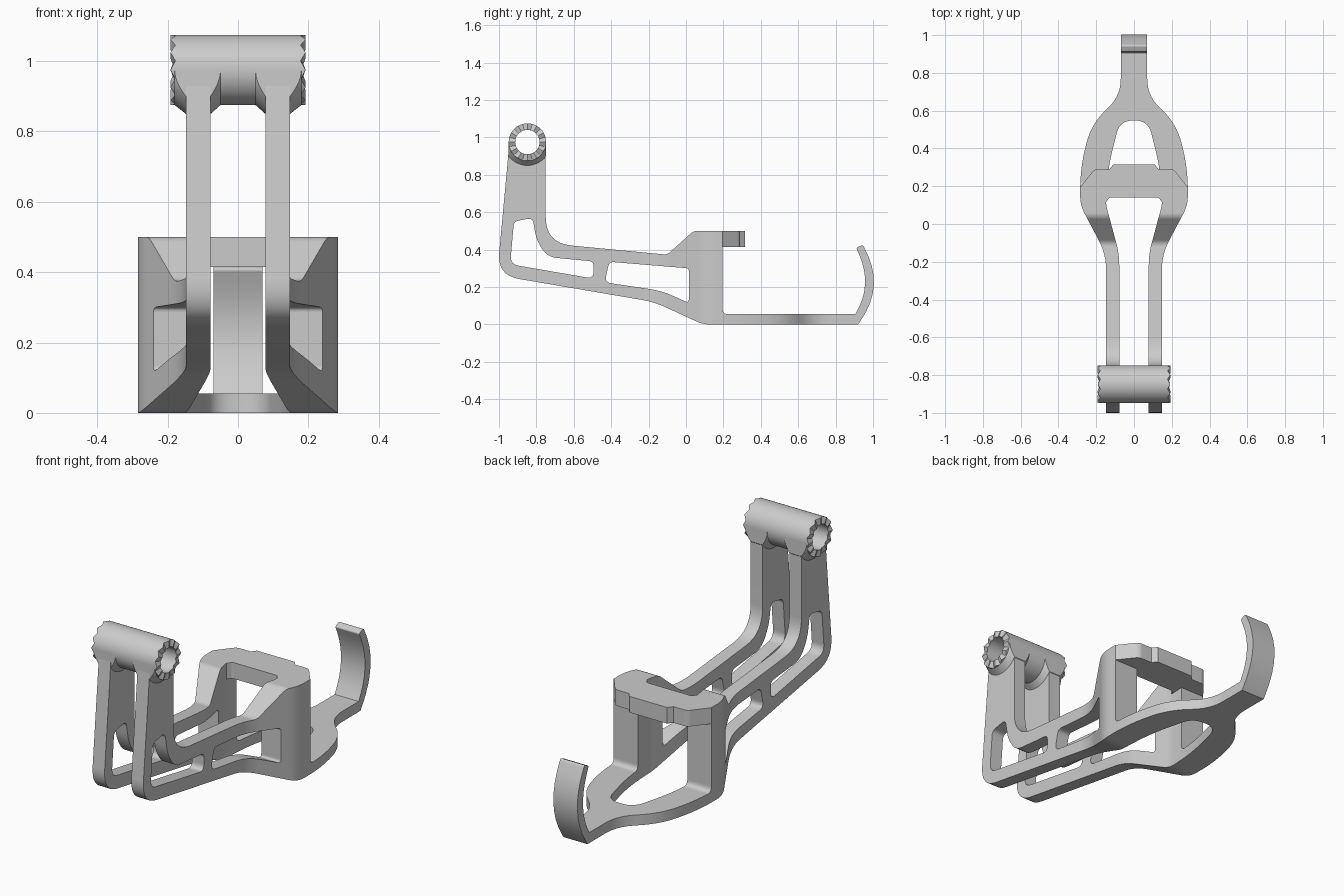
import bpy
import bmesh
from math import sin, cos, pi, radians
from mathutils import Vector

cube = bpy.data.objects.get("Cube")
if cube:
    bpy.data.objects.remove(cube, do_unlink=True)

grey = bpy.data.materials.new("satin_grey")
grey.use_nodes = True
grey.diffuse_color = (.6, .6, .6, 1)
grey.node_tree.nodes["Principled BSDF"].inputs["Base Color"].default_value = grey.diffuse_color

TUBE_Y, TUBE_Z, TUBE_R = -.848, .975, .1


def rounded(points, steps=8):
    """Round each corner whose third value gives the cut-back distance."""
    result = []
    for i, point in enumerate(points):
        corner = Vector(point[:2])
        if len(point) == 2:
            result.append(corner)
            continue
        before = Vector(points[i - 1][:2])
        after = Vector(points[(i + 1) % len(points)][:2])
        start = corner + (before - corner).normalized() * point[2]
        end = corner + (after - corner).normalized() * point[2]
        for k in range(steps + 1):
            t = k / steps
            result.append(start * (1 - t) ** 2 + corner * 2 * t * (1 - t) + end * t * t)
    return result


def make_object(name, bm):
    bmesh.ops.recalc_face_normals(bm, faces=bm.faces)
    mesh = bpy.data.meshes.new(name)
    bm.to_mesh(mesh)
    bm.free()
    mesh.materials.append(grey)
    obj = bpy.data.objects.new(name, mesh)
    bpy.context.collection.objects.link(obj)
    return obj


def prism(name, points, axis, low, high):
    """Extrude a flat outline along x (points are y, z) or z (points are x, y)."""
    def place(p, depth):
        return (depth, p[0], p[1]) if axis == "x" else (p[0], p[1], depth)
    bm = bmesh.new()
    bottom = [bm.verts.new(place(p, low)) for p in points]
    top = [bm.verts.new(place(p, high)) for p in points]
    bm.faces.new(bottom)
    bm.faces.new(top[::-1])
    for i in range(len(points)):
        bm.faces.new((bottom[i], bottom[i - 1], top[i - 1], top[i]))
    return make_object(name, bm)


def ring(name, profile, segments, tooth=0):
    """Revolve a closed (x, radius) section around the tube axis."""
    bm = bmesh.new()
    loops = []
    for i in range(segments):
        angle = 2 * pi * i / segments
        loop = []
        for x, r in profile:
            notch = tooth * (0, .5, 1, .5)[i % 4] * (r / TUBE_R) ** 2
            loop.append(bm.verts.new((x - notch if x > 0 else x + notch,
                                      TUBE_Y + r * cos(angle),
                                      TUBE_Z + r * sin(angle))))
        loops.append(loop)
    for i in range(segments):
        a, b = loops[i - 1], loops[i]
        for j in range(len(profile)):
            bm.faces.new((a[j - 1], a[j], b[j], b[j - 1]))
    return make_object(name, bm)


def combine(target, cutter, operation):
    mod = target.modifiers.new("shape", "BOOLEAN")
    mod.operation = operation
    mod.solver = "EXACT"
    mod.object = cutter
    bpy.context.view_layer.update()
    graph = bpy.context.evaluated_depsgraph_get()
    mesh = bpy.data.meshes.new_from_object(target.evaluated_get(graph))
    target.modifiers.clear()
    target.data = mesh
    bpy.data.objects.remove(cutter, do_unlink=True)


def mirrored(half):
    return half + [(-p[0], *p[1:]) for p in reversed(half)]


def finish(obj, angle=25):
    bpy.ops.object.select_all(action="DESELECT")
    obj.select_set(True)
    bpy.context.view_layer.objects.active = obj
    bpy.ops.object.shade_smooth_by_angle(angle=radians(angle))
    weighted = obj.modifiers.new("even_shading", "WEIGHTED_NORMAL")
    weighted.keep_sharp = True


# Side silhouette: saddle under the tube, arm, foot, hook and column
saddle = [(TUBE_Y + .09 * cos(a), TUBE_Z + .09 * sin(a))
          for a in [-pi * k / 16 for k in range(2, 15)]]
side = saddle + [
    (-.948, .93), (-1.01, .263, .12), (-.17, .12, .07),
    (.09, 0, .04), (.92, 0), (1.067, .21, .235), (.945, .425, .01),
    (.91, .41, .01), (.997, .208, .175), (.905, .055), (.195, .055, .03),
    (.195, .5), (.04, .5, .02), (-.1, .373, .02),
    (-.75, .435, .14), (-.75, .93)]
body = prism("cradle_body", rounded(side), "x", -.4, .4)

# Plan silhouette: two arms opening into the foot, narrowing to the hook
outer = [(.148, -1.2), (.148, -.16, .08), (.285, .1, .05), (.285, .3, .12),
         (.225, .53, .1), (.07, .68, .09), (.07, 1.2)]
inner = [(0, .548), (.075, .548, .07), (.137, .3, .1), (.148, .14),
         (.148, .1, .02), (.078, -.16, .06), (.078, -1.2)]
left_inner = [(-p[0], *p[1:]) for p in reversed(inner[1:])]
plan = prism("plan_cutter", rounded(mirrored(outer) + left_inner + inner), "z", -.2, 1.2)
combine(body, plan, "INTERSECT")

# Long windows through the arms
windows = [
    [(-.92, .55, .025), (-.82, .57, .03), (-.8, .45, .05), (-.74, .36, .05),
     (-.495, .337, .025), (-.495, .245, .035), (-.94, .322, .045)],
    [(-.41, .335, .025), (.015, .3, .015), (.015, .115, .02),
     (-.13, .18, .07), (-.435, .225, .035)]]
for window in windows:
    combine(body, prism("window_cutter", rounded(window), "x", -.5, .5), "DIFFERENCE")
finish(body)

# Bridge joining the tops of the columns
bridge_half = [(.11, .315), (.13, .29), (.21, .29, .02), (.285, .195),
               (.148, .195), (.148, .115), (.13, .14, .01)]
finish(prism("bridge", rounded(mirrored(bridge_half)), "z", .415, .5))

# Pivot tube with toothed ends
tube = ring("pivot_tube", [(-.192, .065), (-.192, TUBE_R), (.192, TUBE_R), (.192, .065)],
            48, tooth=.014)
finish(tube)

# Tapered collars where each arm meets the tube
for name, s in (("left_collar", 1), ("right_collar", -1)):
    section = [(.05, .08), (.05, TUBE_R), (.078, .125), (.148, .125),
               (.18, TUBE_R), (.18, .08)]
    collar = ring(name, [(s * x, r) for x, r in section], 64)
    clip = [(TUBE_Y - .1, .8), (TUBE_Y + .1, .8),
            (TUBE_Y + .1, TUBE_Z), (TUBE_Y - .1, TUBE_Z)]
    combine(collar, prism("collar_clip", clip, "x", -.5, .5), "INTERSECT")
    finish(collar)
